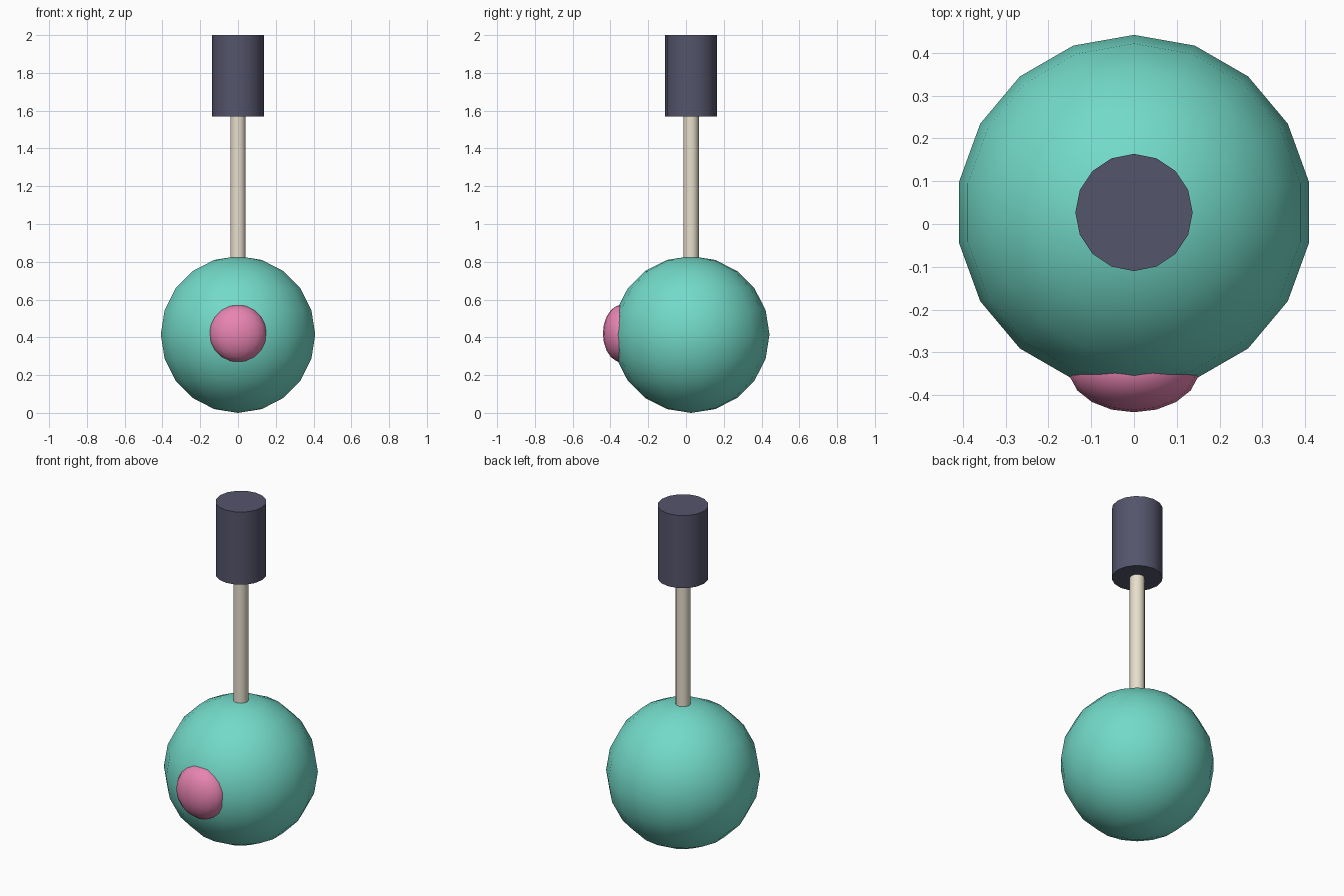
import bpy

if "Cube" in bpy.data.objects:
    bpy.data.objects.remove(bpy.data.objects["Cube"])

Y = 0.027  # depth of the shared vertical axis


def finish(name, color):
    ob = bpy.context.object
    ob.name = name
    mat = bpy.data.materials.new(name + "_colour")
    mat.diffuse_color = (*color, 1)
    mat.use_nodes = True
    mat.node_tree.nodes["Principled BSDF"].inputs["Base Color"].default_value = mat.diffuse_color
    ob.data.materials.append(mat)
    bpy.ops.object.transform_apply(location=False, rotation=False, scale=True)
    bpy.ops.object.shade_smooth_by_angle(angle=0.7)
    return ob


def ball(name, loc, scale, rings, color):
    bpy.ops.mesh.primitive_uv_sphere_add(segments=18, ring_count=rings, radius=1, location=loc)
    bpy.context.object.scale = scale
    return finish(name, color)


def rod(name, radius, z0, z1, sides, color):
    bpy.ops.mesh.primitive_cylinder_add(vertices=sides, radius=radius, depth=z1 - z0,
                                        location=(0, Y, (z0 + z1) / 2))
    return finish(name, color)


# Large round body with a flattened button on its front
ball("body", (0, Y, 0.415), (0.415, 0.415, 0.415), 10, (0.17, 0.70, 0.58))
ball("front_button", (0, -0.338, 0.42), (0.153, 0.102, 0.153), 10, (0.80, 0.23, 0.44))

# Thin stem and the dark cap on top
rod("stem", 0.041, 0.79, 1.60, 12, (0.80, 0.74, 0.60))
rod("top_cap", 0.137, 1.57, 2.0, 16, (0.09, 0.09, 0.15))
